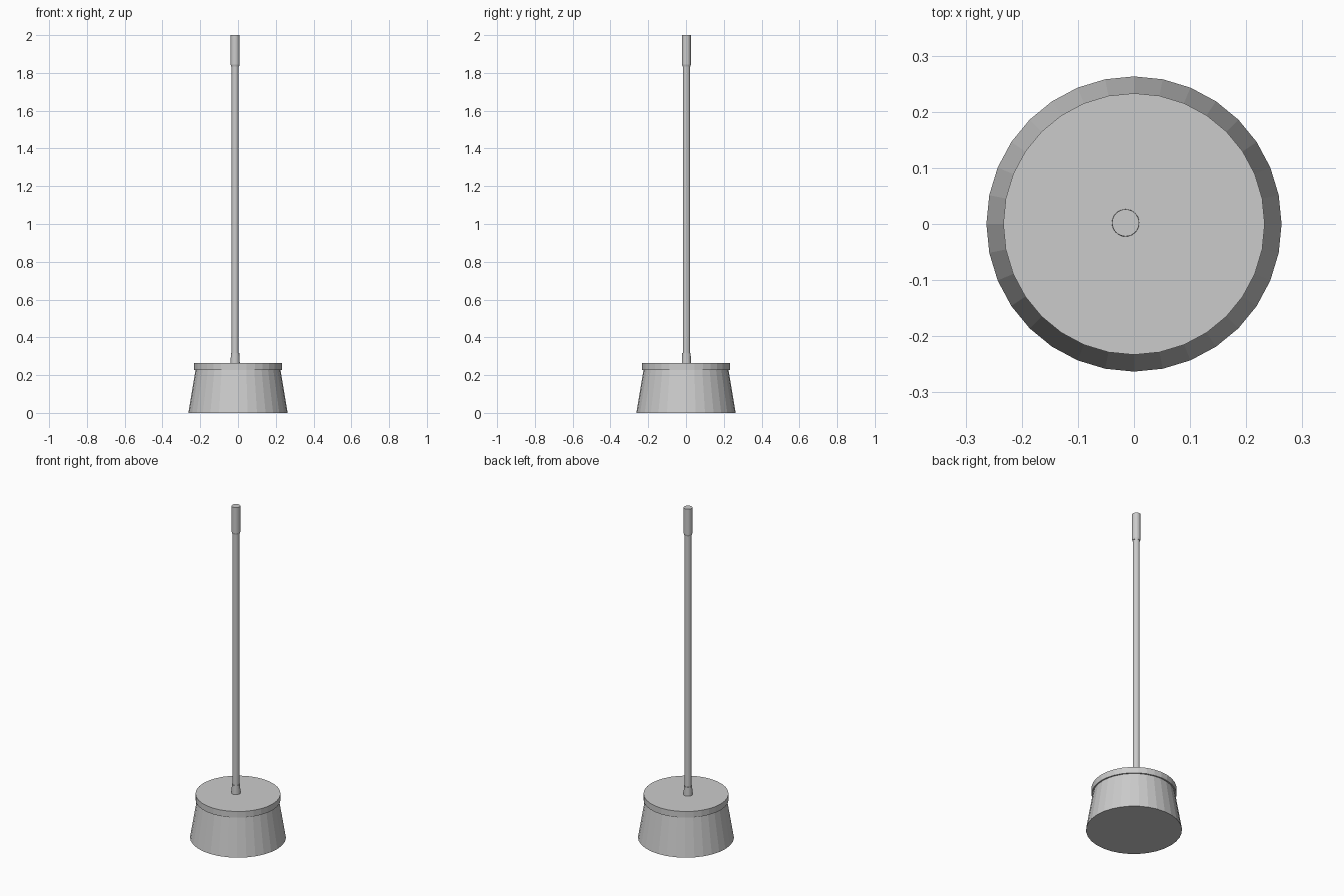
import bpy, bmesh, math

if "Cube" in bpy.data.objects:
    bpy.data.objects.remove(bpy.data.objects["Cube"])


def lathe(name, profile, cx=0.0, cy=0.0, sides=32):
    """Closed flat-shaded solid turned around z from (radius, height) points."""
    bm = bmesh.new()
    rings = []
    for r, z in profile:
        rings.append([bm.verts.new((cx + r * math.cos(2 * math.pi * i / sides),
                                    cy + r * math.sin(2 * math.pi * i / sides), z))
                      for i in range(sides)])
    for low, high in zip(rings, rings[1:]):
        for i in range(sides):
            j = (i + 1) % sides
            bm.faces.new((low[i], low[j], high[j], high[i]))
    bm.faces.new(rings[0][::-1])
    bm.faces.new(rings[-1])
    mesh = bpy.data.meshes.new(name)
    bm.to_mesh(mesh)
    bm.free()
    obj = bpy.data.objects.new(name, mesh)
    bpy.context.collection.objects.link(obj)
    return obj


# Handle axis sits slightly off centre
HX, HY = -0.015, 0.002

# Tapered base and the overhanging lid
lathe("base", [(0.263, 0.0), (0.225, 0.228)])
lathe("lid", [(0.233, 0.228), (0.233, 0.265)])

# Long handle with a collar at the foot and a grip at the top
lathe("handle", [(0.0185, 0.26), (0.0185, 1.9)], HX, HY)
lathe("collar", [(0.0245, 0.262), (0.0225, 0.318)], HX, HY)
lathe("grip", [(0.021, 1.835), (0.024, 1.845), (0.024, 2.0)], HX, HY)
